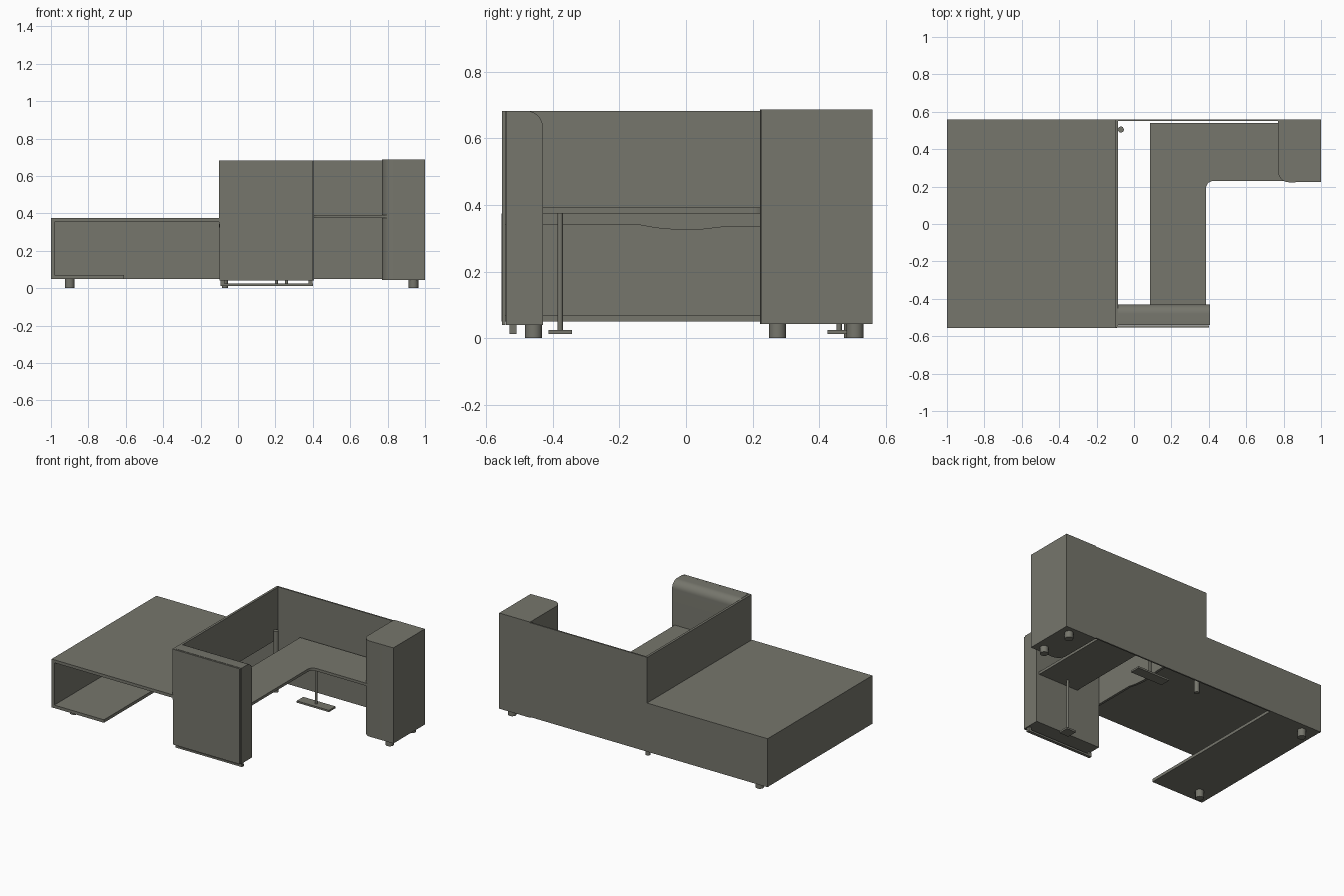
import bpy, bmesh, math
from mathutils import Vector

if "Cube" in bpy.data.objects:
    bpy.data.objects.remove(bpy.data.objects["Cube"])

mat = bpy.data.materials.new("warm grey")
mat.diffuse_color = (0.18, 0.18, 0.15, 1)
mat.use_nodes = True
mat.node_tree.nodes["Principled BSDF"].inputs["Base Color"].default_value = mat.diffuse_color


def rounded(points, seg=8):
    """Outline from (u, v, radius) corners; radius 0 keeps a sharp corner."""
    out = []
    for i, (u, v, r) in enumerate(points):
        p = Vector((u, v))
        if r == 0:
            out.append(p)
            continue
        a = (Vector(points[i - 1][:2]) - p).normalized()
        b = (Vector(points[(i + 1) % len(points)][:2]) - p).normalized()
        c = p + (a + b) * r                      # right-angled corners only
        for k in range(seg + 1):
            t = k / seg * math.pi / 2
            out.append(c - b * r * math.cos(t) - a * r * math.sin(t))
    return out


def prism(name, points, axis, lo, hi):
    """Extrude an outline along an axis: z uses (x, y), x uses (y, z)."""
    bm = bmesh.new()
    place = (lambda p, h: (p.x, p.y, h)) if axis == "z" else (lambda p, h: (h, p.x, p.y))
    outline = rounded(points)
    low = [bm.verts.new(place(p, lo)) for p in outline]
    high = [bm.verts.new(place(p, hi)) for p in outline]
    bm.faces.new(low)
    bm.faces.new(high)
    n = len(low)
    for i in range(n):
        bm.faces.new((low[i], low[(i + 1) % n], high[(i + 1) % n], high[i]))
    bmesh.ops.recalc_face_normals(bm, faces=bm.faces)
    me = bpy.data.meshes.new(name)
    bm.to_mesh(me)
    bm.free()
    ob = bpy.data.objects.new(name, me)
    bpy.context.collection.objects.link(ob)
    me.materials.append(mat)
    bpy.ops.object.select_all(action="DESELECT")
    ob.select_set(True)
    bpy.context.view_layer.objects.active = ob
    bpy.ops.object.shade_smooth_by_angle(angle=math.radians(30))
    return ob


def box(name, x0, x1, y0, y1, z0, z1):
    return prism(name, [(x0, y0, 0), (x1, y0, 0), (x1, y1, 0), (x0, y1, 0)], "z", z0, z1)


def cylinder(name, x, y, r, z0, z1, n=16):
    pts = [(x + r * math.cos(2 * math.pi * i / n), y + r * math.sin(2 * math.pi * i / n), 0)
           for i in range(n)]
    return prism(name, pts, "z", z0, z1)


# low platform on the left: top, side and partial floor, open to the front
box("platform_top", -1, -0.09, -0.555, 0.555, 0.355, 0.375)
box("platform_side", -1, -0.98, -0.555, 0.555, 0.05, 0.36)
box("platform_floor", -0.99, -0.61, -0.555, 0.555, 0.05, 0.07)

# back wall, low behind the platform and tall behind the desk
box("low_back_wall", -1, -0.1, 0.55, 0.56, 0.048, 0.375)
box("tall_back_wall", -0.1, 0.8, 0.55, 0.56, 0.048, 0.683)

# screen between platform and desk, with a shallow dip in its lower edge
dip = [(0.22, 0.335, 0), (0.11, 0.334, 0), (0.05, 0.327, 0), (-0.02, 0.325, 0),
       (-0.09, 0.331, 0), (-0.15, 0.342, 0)]
prism("partition", [(-0.55, 0.342, 0), (-0.55, 0.682, 0), (0.555, 0.682, 0),
                    (0.555, 0.335, 0)] + dip, "x", -0.102, -0.086)

# front panel with a padded body, rounded along its inner top edge
box("front_panel", -0.098, 0.4, -0.553, -0.543, 0.04, 0.682)
prism("front_padding", [(-0.541, 0.04, 0), (-0.43, 0.04, 0), (-0.43, 0.683, 0.05),
                        (-0.541, 0.683, 0)], "x", -0.085, 0.405)
box("front_runner", -0.09, 0.4, -0.53, -0.51, 0.012, 0.024)
for x in (-0.085, 0.385):
    box("runner_post", x - 0.008, x + 0.012, -0.53, -0.51, 0.012, 0.042)

# tall cabinet at the back right with one rounded upright edge
prism("cabinet", [(0.77, 0.222, 0.06), (1, 0.225, 0), (1, 0.56, 0), (0.77, 0.56, 0)],
      "z", 0.043, 0.687)

# L-shaped desk
prism("desk_top", [(0.085, -0.435, 0), (0.385, -0.435, 0), (0.385, 0.23, 0.04),
                   (0.8, 0.23, 0), (0.8, 0.54, 0), (0.085, 0.54, 0)], "z", 0.374, 0.392)

# desk legs with flat feet
for x, y, w in ((0.205, -0.378, 0.035), (0.26, 0.46, 0.12)):
    cylinder("desk_leg", x, y, 0.008, 0.02, 0.38)
    box("desk_leg_foot", x - w, x + w, y - 0.035, y + 0.035, 0.012, 0.024)

# slim post in the back corner
cylinder("corner_post", -0.07, 0.505, 0.016, 0.0, 0.41)

# short round feet
for x, y in ((-0.9, -0.458), (-0.9, 0.5), (0.938, 0.275), (0.938, 0.508)):
    cylinder("round_foot", x, y, 0.026, 0.0, 0.052)
